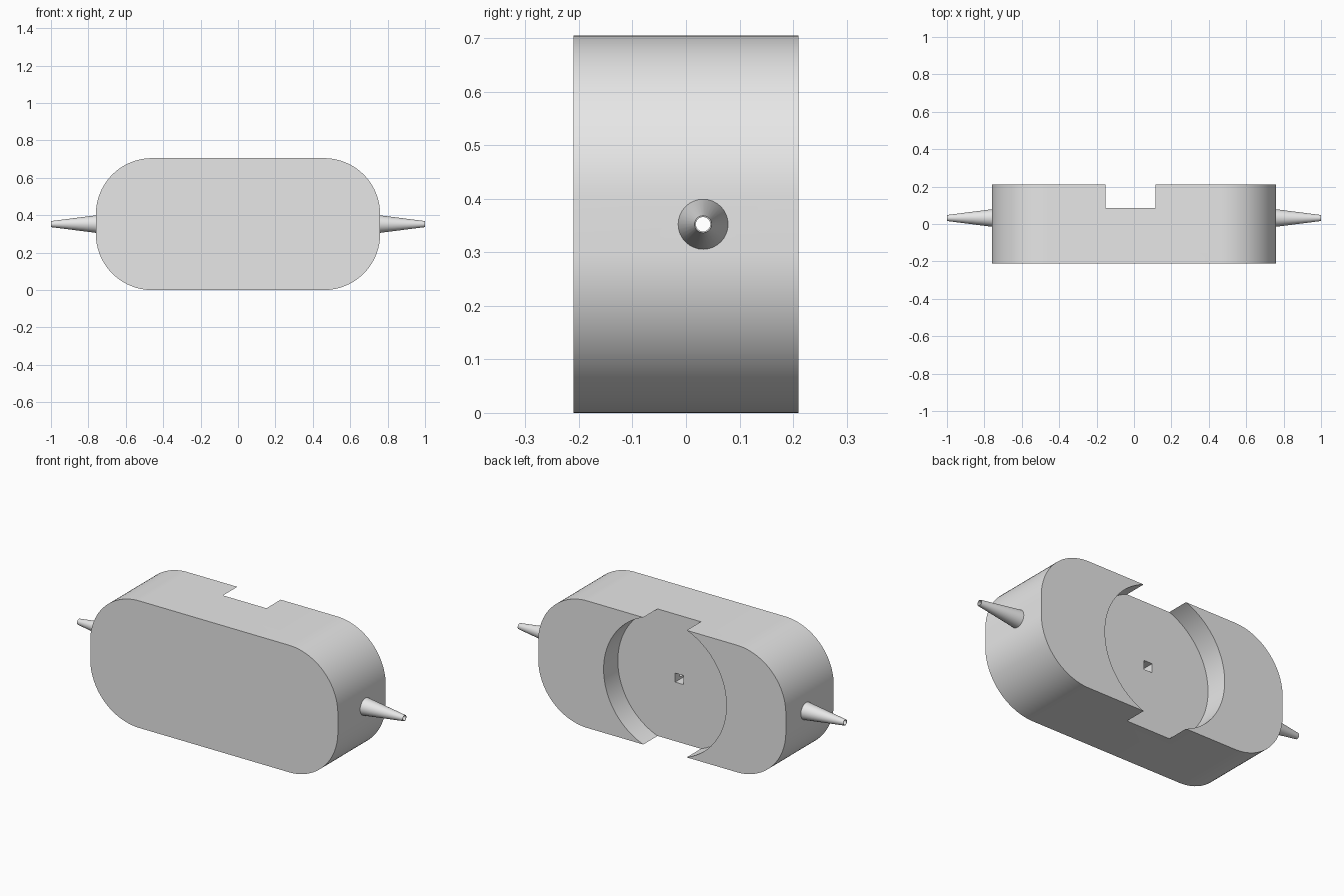
import bpy
import bmesh
from math import pi, cos, sin, radians
from mathutils import Matrix

if "Cube" in bpy.data.objects:
    bpy.data.objects.remove(bpy.data.objects["Cube"], do_unlink=True)

HALF_X, HALF_Y, HEIGHT, CORNER = 0.76, 0.21, 0.705, 0.30
MID_Z = HEIGHT / 2
RECESS_X, RECESS_R, RECESS_Y = -0.018, 0.377, 0.085
BORE_Y, BORE_R = 0.032, 0.0135

grey = bpy.data.materials.new("plain grey")
grey.use_nodes = True
grey.diffuse_color = (0.8, 0.8, 0.8, 1)
grey.node_tree.nodes["Principled BSDF"].inputs["Base Color"].default_value = (0.8, 0.8, 0.8, 1)


def make_object(name, bm):
    bmesh.ops.recalc_face_normals(bm, faces=bm.faces[:])
    mesh = bpy.data.meshes.new(name)
    bm.to_mesh(mesh)
    bm.free()
    mesh.materials.append(grey)
    obj = bpy.data.objects.new(name, mesh)
    bpy.context.collection.objects.link(obj)
    return obj


def round_part(name, r1, r2, length, centre, turn, axis, sides=48):
    bm = bmesh.new()
    matrix = Matrix.Translation(centre) @ Matrix.Rotation(turn, 4, axis)
    bmesh.ops.create_cone(bm, cap_ends=True, segments=sides, radius1=r1,
                          radius2=r2, depth=length, matrix=matrix)
    return make_object(name, bm)


def box(name, size, centre):
    bm = bmesh.new()
    bmesh.ops.create_cube(bm, size=1, matrix=Matrix.Translation(centre) @ Matrix.Diagonal((*size, 1)))
    return make_object(name, bm)


def select_only(obj):
    bpy.ops.object.select_all(action='DESELECT')
    obj.select_set(True)
    bpy.context.view_layer.objects.active = obj


def cut(obj, cutter):
    select_only(obj)
    mod = obj.modifiers.new("cut", 'BOOLEAN')
    mod.operation, mod.solver, mod.object = 'DIFFERENCE', 'EXACT', cutter
    bpy.ops.object.modifier_apply(modifier=mod.name)


# Body: rounded rectangle profile pushed from front to back
bm = bmesh.new()
outline = []
steps = 24
for quarter, (sx, sz) in enumerate([(1, 1), (-1, 1), (-1, -1), (1, -1)]):
    for i in range(steps + 1):
        a = (quarter + i / steps) * pi / 2
        x = sx * (HALF_X - CORNER) + CORNER * cos(a)
        z = MID_Z + sz * (MID_Z - CORNER) + CORNER * sin(a)
        outline.append(bm.verts.new((x, -HALF_Y, z)))
front = bm.faces.new(outline)
pushed = bmesh.ops.extrude_face_region(bm, geom=[front])["geom"]
bmesh.ops.translate(bm, vec=(0, 2 * HALF_Y, 0),
                    verts=[v for v in pushed if isinstance(v, bmesh.types.BMVert)])
body = make_object("body", bm)

# Tapered side spouts, slightly sunk into the body
spouts = []
for name, side in (("left_spout", 1), ("right_spout", -1)):
    inner, outer = HALF_X - 0.01, 1.0
    spouts.append(round_part(name, 0.048, 0.016, outer - inner,
                             (side * (inner + outer) / 2, BORE_Y, MID_Z),
                             side * pi / 2, 'Y', 32))

# Cutters: round back recess, square port, bore running from tip to tip
recess = round_part("recess_cutter", RECESS_R, RECESS_R, 0.4,
                    (RECESS_X, RECESS_Y + 0.2, MID_Z), pi / 2, 'X', 96)
port = box("port_cutter", (0.05, 0.1, 0.05), (RECESS_X, RECESS_Y - 0.025, MID_Z))
bore = round_part("bore_cutter", BORE_R, BORE_R, 2.2, (0, BORE_Y, MID_Z), pi / 2, 'Y', 24)
for cutter in (recess, port, bore):
    cutter.hide_render = True
    cut(body, cutter)
for spout in spouts:
    cut(spout, bore)
for cutter in (recess, port, bore):
    bpy.data.objects.remove(cutter, do_unlink=True)

# Smooth curves, crisp edges
for obj in [body] + spouts:
    select_only(obj)
    bpy.ops.object.shade_smooth_by_angle(angle=radians(30))
